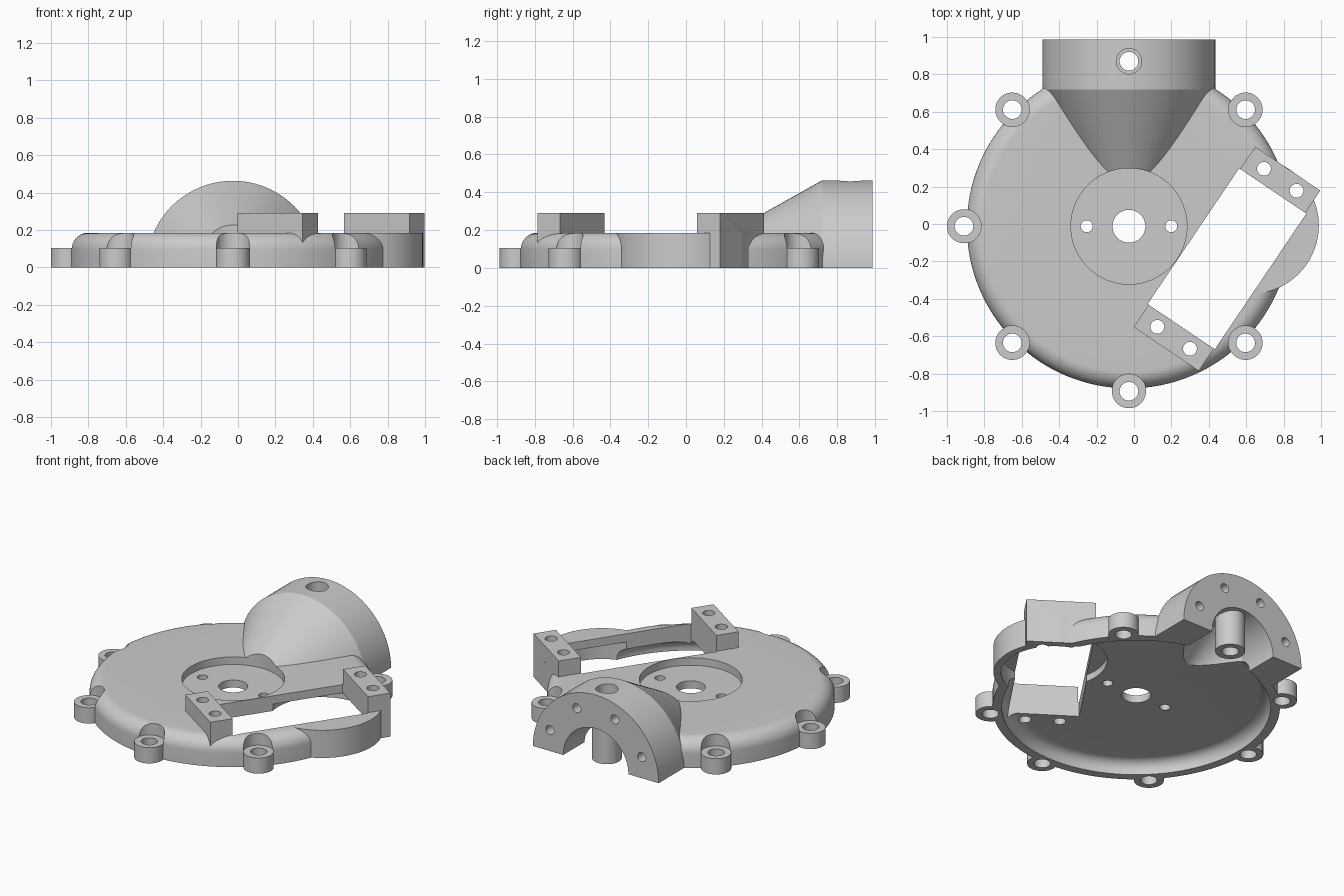
import bpy, bmesh, math
from mathutils import Matrix, Vector

cube = bpy.data.objects.get("Cube")
if cube:
    bpy.data.objects.remove(cube, do_unlink=True)

CX, CY = -0.027, -0.012         # axis of the round cover
TOP, ROOF = 0.185, 0.085        # outer and inner plate heights
SCREW_Z = 0.105                 # screw seat height

grey = bpy.data.materials.new("cast_grey")
grey.use_nodes = True
grey.diffuse_color = (0.6, 0.6, 0.6, 1)
grey.node_tree.nodes["Principled BSDF"].inputs["Base Color"].default_value = (0.6, 0.6, 0.6, 1)


def finish(name, bm):
    bmesh.ops.recalc_face_normals(bm, faces=bm.faces)
    mesh = bpy.data.meshes.new(name)
    bm.to_mesh(mesh)
    bm.free()
    mesh.materials.append(grey)
    ob = bpy.data.objects.new(name, mesh)
    bpy.context.collection.objects.link(ob)
    return ob


def lathe(name, profile, x, y, z=0, along_y=False, steps=48):
    """Closed solid of revolution through (radius, height) rings, capped at both ends."""
    bm = bmesh.new()
    rings = []
    for r, h in profile:
        rings.append([bm.verts.new((r * math.cos(a), r * math.sin(a), h))
                      for a in (math.tau * i / steps for i in range(steps))])
    for low, high in zip(rings, rings[1:]):
        for i in range(steps):
            j = (i + 1) % steps
            bm.faces.new((low[i], low[j], high[j], high[i]))
    bm.faces.new(rings[0][::-1])
    bm.faces.new(rings[-1])
    if along_y:
        bm.transform(Matrix.Rotation(-math.pi / 2, 4, 'X'))
    bm.transform(Matrix.Translation((x, y, z)))
    return finish(name, bm)


def rod(name, r, low, high, x, y, steps=48):
    return lathe(name, [(r, low), (r, high)], x, y, steps=steps)


def box(name, size, centre, angle=0):
    bm = bmesh.new()
    bmesh.ops.create_cube(bm, size=1)
    bm.transform(Matrix.Translation(centre) @ Matrix.Rotation(angle, 4, 'Z')
                 @ Matrix.Diagonal((*size, 1)))
    return finish(name, bm)


def rounded(r, low, high, fillet):
    """Disc profile with a filleted upper edge."""
    arc = [(r - fillet + fillet * math.cos(a), high - fillet + fillet * math.sin(a))
           for a in (math.pi / 2 * i / 10 for i in range(11))]
    return [(r, low)] + arc


def combine(tool, operation):
    mod = cover.modifiers.new("bool", 'BOOLEAN')
    mod.operation, mod.solver, mod.object = operation, 'EXACT', tool
    bpy.context.view_layer.objects.active = cover
    bpy.ops.object.modifier_apply(modifier=mod.name)
    bpy.data.objects.remove(tool, do_unlink=True)


def add(tool):
    combine(tool, 'UNION')


def cut(tool):
    combine(tool, 'DIFFERENCE')


# Slot frame: u runs along the slot, v across it
TILT = math.radians(56)
U = Vector((math.cos(TILT), math.sin(TILT), 0))
V = Vector((U.y, -U.x, 0))
SLOT = Vector((0.497, -0.186, 0))
LENGTH, WIDTH = 0.875, 0.433

# Round cover with side bulge
cover = lathe("housing_cover", rounded(0.867, -0.1, TOP, 0.09), CX, CY, steps=128)
add(rod("side_bulge", 0.366, -0.11, TOP - 0.001, 0.622, -0.008, 96))

# Half-round outlet with its tapered shoulder
add(lathe("outlet", [(0.093, 0.06), (0.463, 0.72), (0.463, 0.987)],
          CX, 0, along_y=True, steps=96))

# Two mounting blocks at the slot ends
for side, low in ((1, -0.12), (-1, 0.12)):
    spot = SLOT + U * side * (LENGTH / 2 + 0.062)
    spot.z = (low + 0.29) / 2
    add(box("mounting_block", (0.164, 0.42, 0.29 - low), spot, TILT))

# Screw bosses around the rim
bosses = [(CX + 0.882 * math.cos(a), CY + 0.882 * math.sin(a))
          for a in (math.radians(d) for d in (45, 135, 180, 225, 270, 315))]
for x, y in bosses:
    add(rod("screw_boss", 0.091, -0.13, 0.12, x, y))
for x, y in bosses:
    cut(rod("boss_clearance", 0.0915, SCREW_Z, 0.25, x, y))

# Hollow underside, bulge pocket and outlet bore
cut(lathe("cavity", rounded(0.81, -0.2, ROOF, 0.07), CX, CY, steps=128))
cut(rod("bulge_pocket", 0.32, -0.21, 0.13, 0.622, -0.008, 96))
cut(lathe("outlet_bore", [(0.02, 0.38), (0.24, 0.72), (0.24, 1.1)],
          CX, 0, along_y=True, steps=64))

# Screw post inside the outlet
add(rod("outlet_post", 0.09, -0.14, 0.33, CX, 0.87))
cut(rod("post_counterbore", 0.068, SCREW_Z, 0.6, CX, 0.87))

# Tilted slot and central recess
cut(box("slot", (LENGTH, WIDTH, 1), SLOT, TILT))
cut(rod("recess", 0.31, 0.135, 0.7, CX, CY, 96))

# Vertical holes: hub, hub screws, rim screws, post and blocks
holes = [(CX, CY, 0.088), (CX - 0.226, CY, 0.032), (CX + 0.226, CY, 0.032), (CX, 0.87, 0.05)]
holes += [(x, y, 0.05) for x, y in bosses]
for i in (-1, 1):
    for j in (-1, 1):
        p = SLOT + U * i * (LENGTH / 2 + 0.072) + V * j * 0.105
        holes.append((p.x, p.y, 0.037))
for x, y, r in holes:
    cut(rod("hole", r, -0.3, 0.8, x, y, 32))

# Blind holes in the outlet face
for d in (22.5, 67.5, 112.5, 157.5):
    a = math.radians(d)
    cut(lathe("face_hole", [(0.03, 0.8), (0.03, 1.1)],
              CX + 0.366 * math.cos(a), 0, 0.366 * math.sin(a), along_y=True, steps=24))

# Flat base
cut(box("base_trim", (4, 4, 1), (0, 0, -0.5)))

# Shading
bpy.ops.object.select_all(action='DESELECT')
cover.select_set(True)
bpy.context.view_layer.objects.active = cover
bpy.ops.object.shade_smooth_by_angle(angle=math.radians(25))
